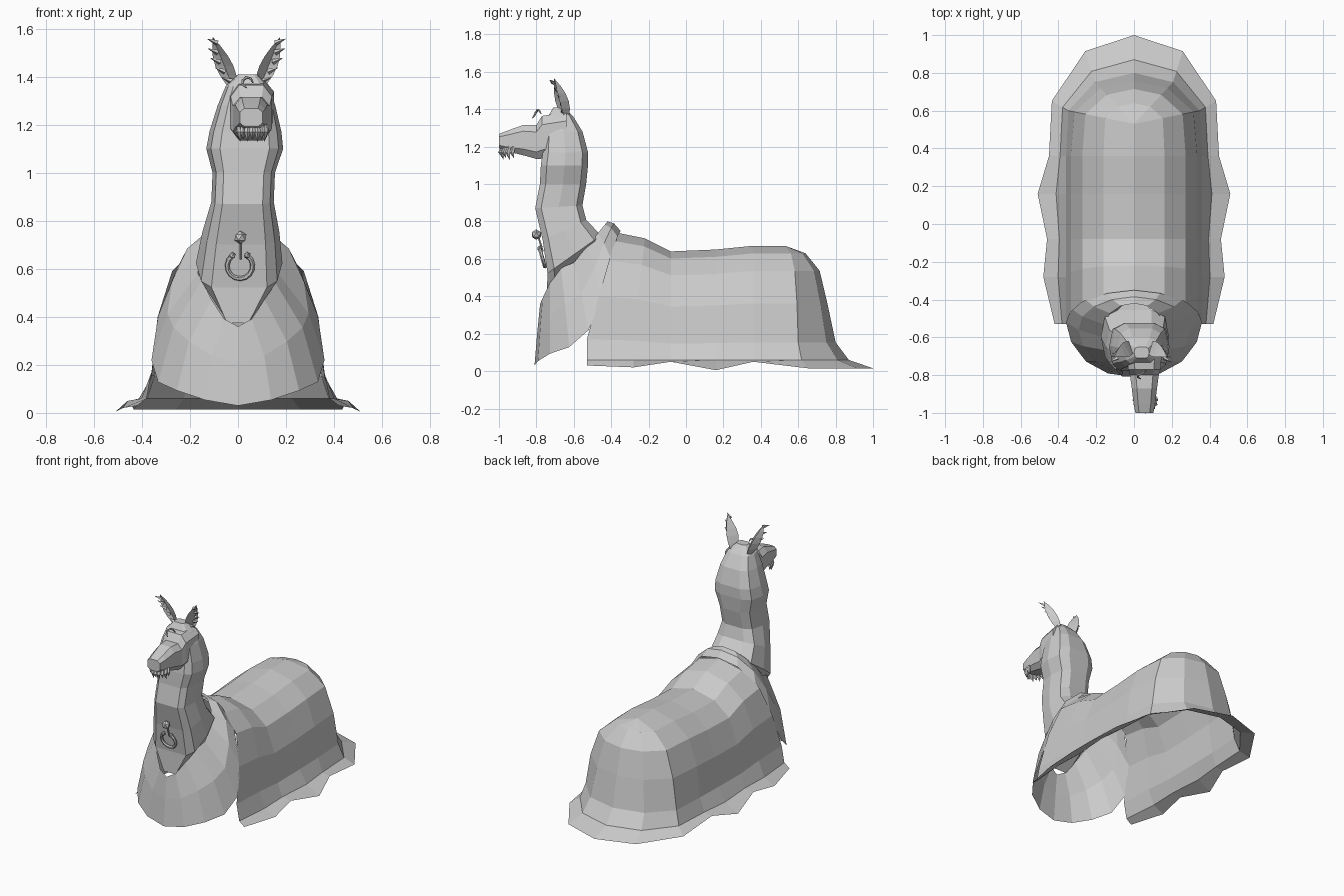
import bpy, bmesh
from math import sin, cos, pi, tau, radians, copysign
from mathutils import Vector

cube = bpy.data.objects.get("Cube")
if cube:
    bpy.data.objects.remove(cube)

GREY = (0.6, 0.6, 0.6, 1)
wool = bpy.data.materials.new("plain grey")
wool.use_nodes = True
wool.diffuse_color = GREY
wool.node_tree.nodes["Principled BSDF"].inputs["Base Color"].default_value = GREY


def finish(name, bm):
    """Clean the mesh and place it in the scene as a named part."""
    bmesh.ops.remove_doubles(bm, verts=bm.verts[:], dist=0.0005)
    bmesh.ops.recalc_face_normals(bm, faces=bm.faces[:])
    mesh = bpy.data.meshes.new(name)
    bm.to_mesh(mesh)
    bm.free()
    mesh.materials.append(wool)
    part = bpy.data.objects.new(name, mesh)
    bpy.context.collection.objects.link(part)


def loft(name, rows, solid=False):
    """Skin equally long point rows, as an open sheet or a capped solid."""
    bm = bmesh.new()
    grid = [[bm.verts.new(point) for point in row] for row in rows]
    count = len(grid[0])
    for lower, upper in zip(grid, grid[1:]):
        for i in range(count if solid else count - 1):
            j = (i + 1) % count
            bm.faces.new((lower[i], lower[j], upper[j], upper[i]))
    if solid:
        bm.faces.new(grid[0])
        bm.faces.new(grid[-1])
    finish(name, bm)


def mirrored(rows):
    """Continue half a sheet across the middle plane."""
    return rows + [[(-x, y, z) for x, y, z in row] for row in reversed(rows[:-1])]


def boxy_outline(sides=10, power=0.6):
    """Rounded box section with a flat edge at the bottom, from -1 to 1."""
    points = []
    for k in range(sides):
        angle = tau * (k + 0.5) / sides - pi / 2
        points.append([copysign(abs(value) ** power, value)
                       for value in (cos(angle), sin(angle))])
    return points


def tube(name, path, radii, sides=6):
    """Round tube or spike along a path."""
    path = [Vector(point) for point in path]
    rows = []
    for i, (centre, radius) in enumerate(zip(path, radii)):
        along = path[min(i + 1, len(path) - 1)] - path[max(i - 1, 0)]
        across = along.cross(Vector((0.3, 1, 0.2))).normalized()
        other = along.cross(across).normalized()
        angles = [tau * k / sides for k in range(sides)]
        rows.append([centre + radius * (across * cos(a) + other * sin(a)) for a in angles])
    loft(name, rows, solid=True)


def bead(name, centre, radius):
    bm = bmesh.new()
    bmesh.ops.create_icosphere(bm, subdivisions=1, radius=radius)
    bmesh.ops.translate(bm, verts=bm.verts[:], vec=centre)
    finish(name, bm)


def drape(spine_y, top, hem_x, hem_z, lean=0.0, angle=0.0):
    """One fold of the blanket, from the flared hem up to the spine."""
    across, back = cos(angle), sin(angle)
    spine = Vector((0, spine_y, 0))
    wall = Vector((0.36 * across, spine_y + 0.27 * back, 0))
    hem = Vector((hem_x * across, spine_y + 0.47 * back, hem_z))
    forward = Vector((0, -lean, 0))
    low = wall.lerp(hem, 0.35)
    low.z = 0.06
    column = [hem + forward, low + forward]
    for reach, height in ((1, 0.23), (0.93, 0.54), (0.76, 0.8), (0.45, 0.94), (0, 1)):
        if height > 0.5:
            reach *= 1 - 0.1 * back
        column.append(spine.lerp(wall, reach) + forward * (1 - height) * 1.3
                      + Vector((0, 0, top * height)))
    return column


# Blanket: side folds, then folds fanning around the rump
folds = [
    drape(-0.37, 0.74, 0.42, 0.03, lean=0.16),
    drape(-0.22, 0.71, 0.48, 0.02, lean=0.06),
    drape(-0.08, 0.64, 0.46, 0.05),
    drape(0.16, 0.65, 0.51, 0.005),
    drape(0.36, 0.67, 0.45, 0.05),
]
folds += [drape(0.53, 0.67, 0.45, 0.015, angle=radians(turn)) for turn in (15, 55, 90)]
loft("blanket", mirrored(folds))

# Chest cape with collar: tilted loops running from nape to a pointed breast
cape = []
for step in range(9):
    angle = pi * step / 8
    side, back = sin(angle), cos(angle)
    sag = side ** 4
    point = 0.06 * sin(pi * max(0, -back))
    neckline = Vector((0.19 * side * (1 - 0.03 * step), 0.18 * back - 0.6,
                       0.58 + 0.22 * back + point))
    edge = Vector((0.36 * side, 0.23 * back - 0.58 + 0.06 * sag, 0.39 + 0.36 * back - 0.17 * sag))
    bulge = Vector((side, 0, 0.5)) * 0.03
    cape.append([neckline, neckline.lerp(edge, 0.5) + bulge, edge])
loft("chest_cape", mirrored(cape))

# Neck and skull: height, front and back of the ring, half width
neck_rings = []
for z, front, back, half in (
        (0.37, -0.75, -0.4, 0.07), (0.52, -0.745, -0.45, 0.18), (0.7, -0.77, -0.53, 0.16),
        (0.87, -0.81, -0.55, 0.13), (1, -0.785, -0.53, 0.13), (1.1, -0.78, -0.52, 0.16),
        (1.17, -0.77, -0.52, 0.15), (1.28, -0.76, -0.55, 0.12), (1.36, -0.74, -0.6, 0.09),
        (1.41, -0.71, -0.65, 0.04)):
    tilt = 0.55 * max(0, 0.9 - z)
    shift = 0.04 * (z - 0.4)
    ring = []
    for u, v in boxy_outline():
        if v < -0.9:
            u *= 1.3
        depth = (v + 1) / 2
        ring.append((shift + half * u, front + (back - front) * depth, z + tilt * depth))
    neck_rings.append(ring)
loft("neck_and_skull", neck_rings, solid=True)

# Muzzle: distance forward, half width, bottom, top
muzzle_rings = []
for y, half, bottom, top in (
        (-0.64, 0.1, 1.15, 1.39), (-0.77, 0.09, 1.13, 1.37), (-0.8, 0.08, 1.13, 1.32),
        (-0.87, 0.07, 1.15, 1.32), (-0.95, 0.06, 1.17, 1.29), (-1, 0.05, 1.19, 1.27)):
    muzzle_rings.append([(0.055 + half * u, y, bottom + (top - bottom) * (v + 1) / 2)
                         for u, v in boxy_outline(8)])
loft("muzzle", muzzle_rings, solid=True)

# Beard tufts hanging around the lips
for tuft in range(9):
    angle = pi * tuft / 8
    root = Vector((0.06 + 0.055 * cos(angle), -0.92 - 0.06 * sin(angle), 1.2))
    middle = root + Vector((0, -0.01, -0.03))
    tip = root + Vector((0, 0, -0.06 - 0.01 * (tuft % 2)))
    tube("beard_tuft", [root, middle, tip], [0.009, 0.014, 0.001], sides=5)


def ear_point(side, out, height, cup):
    return (0.035 + side * out, -0.635 - 0.07 * height ** 2 - cup, 1.365 + 0.2 * height)


# Ears: cupped leaves with an outer fringe
for side in (-1, 1):
    leaf = []
    for step in range(6):
        height = step / 5
        middle = 0.06 + 0.08 * height
        half = 0.038 * sin(pi * (0.2 + 0.8 * height))
        leaf.append([ear_point(side, middle + half * u, height, half * cup)
                     for u, cup in ((-1, 1.4), (0, -0.5), (1, 0.8), (0, 0))])
        if step < 5:
            rim = middle + half
            tube("ear_fringe", [ear_point(side, rim - 0.02, height + 0.08, 0.02),
                                ear_point(side, rim + 0.02, height + 0.16, 0.03)],
                 [0.012, 0.001], sides=4)
    loft("ear", leaf, solid=True)

# Forelock curl
curl = []
for step in range(6):
    angle = 0.9 * step
    curl.append((0.04 + 0.022 * cos(angle), -0.775 - 0.01 * angle, 1.375 + 0.022 * sin(angle)))
tube("forelock", curl, [0.003 + 0.004 * sin(pi * step / 5) for step in range(6)], sides=5)

# Pendant: bead, link and open ring with knobs
bead("pendant_bead", (0.01, -0.8, 0.73), 0.028)
tube("pendant_link", [(0.01, -0.79, 0.72), (0.01, -0.765, 0.64)], [0.005, 0.005])
hoop = []
for step in range(13):
    angle = 0.6 + 0.42 * step
    hoop.append((0.008 + 0.053 * sin(angle), -0.77 - 0.015 * cos(angle), 0.612 + 0.053 * cos(angle)))
tube("pendant_ring", hoop, [0.01] * len(hoop))
for end in (hoop[0], hoop[-1]):
    bead("ring_knob", end, 0.015)
